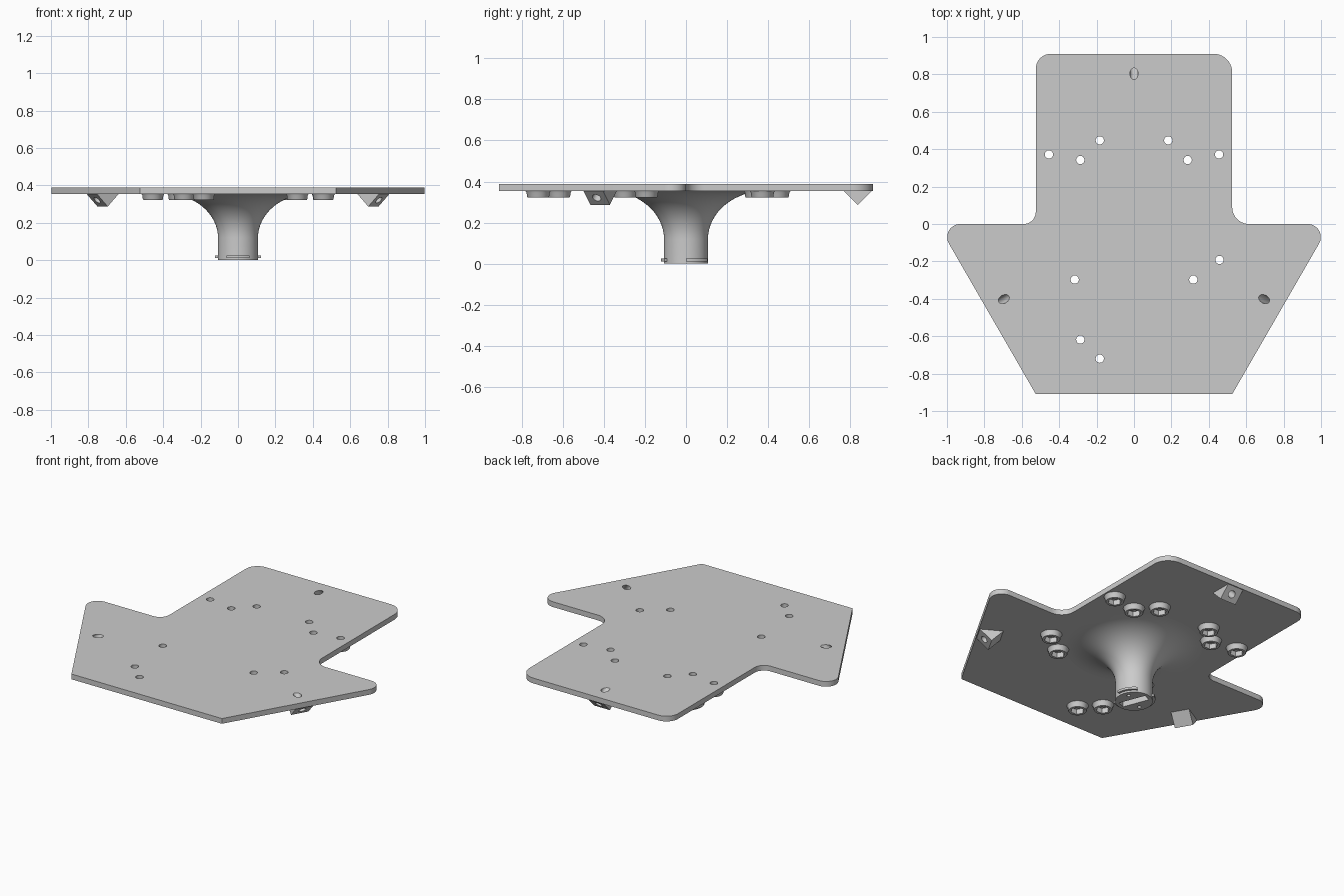
import bpy, bmesh
from math import sin, cos, pi, radians, tan, atan2
from mathutils import Vector, Matrix

if "Cube" in bpy.data.objects:
    bpy.data.objects.remove(bpy.data.objects["Cube"])

grey = bpy.data.materials.new("plain_grey")
grey.use_nodes = True
grey.diffuse_color = (0.6, 0.6, 0.6, 1)
grey.node_tree.nodes["Principled BSDF"].inputs["Base Color"].default_value = (0.6, 0.6, 0.6, 1)

TOP, UNDER = 0.388, 0.355
HOLE = 0.022


def finish(bm, name):
    bmesh.ops.recalc_face_normals(bm, faces=bm.faces)
    me = bpy.data.meshes.new(name)
    bm.to_mesh(me)
    bm.free()
    me.materials.append(grey)
    ob = bpy.data.objects.new(name, me)
    bpy.context.collection.objects.link(ob)
    return ob


def smooth(ob):
    ob.data.shade_smooth()
    ob.data.set_sharp_from_angle(angle=radians(30))


def cut(ob, cutter):
    """Subtract the cutter and keep the evaluated mesh."""
    mod = ob.modifiers.new("cut", 'BOOLEAN')
    mod.operation, mod.solver, mod.object = 'DIFFERENCE', 'EXACT', cutter
    dg = bpy.context.evaluated_depsgraph_get()
    me = bpy.data.meshes.new_from_object(ob.evaluated_get(dg))
    ob.modifiers.clear()
    ob.data = me


def rod(bm, centre, direction, radius, length):
    turn = Vector(direction).to_track_quat('Z', 'Y').to_matrix().to_4x4()
    bmesh.ops.create_cone(bm, cap_ends=True, segments=32, radius1=radius, radius2=radius,
                          depth=length, matrix=Matrix.Translation(centre) @ turn)


def prism(points, shift):
    bm = bmesh.new()
    face = bm.faces.new([bm.verts.new(p) for p in points])
    new = bmesh.ops.extrude_face_region(bm, geom=[face])["geom"]
    bmesh.ops.translate(bm, vec=shift, verts=[v for v in new if isinstance(v, bmesh.types.BMVert)])
    return bm


def rounded(corners, steps=10):
    """Outline with each (x, y, radius) corner filleted."""
    out = []
    for i, (x, y, r) in enumerate(corners):
        p = Vector((x, y))
        if not r:
            out.append(p)
            continue
        a = (Vector(corners[i - 1][:2]) - p).normalized()
        b = (Vector(corners[(i + 1) % len(corners)][:2]) - p).normalized()
        half = a.angle(b) / 2
        c = p + (a + b).normalized() * r / sin(half)
        start, end = p + a * r / tan(half) - c, p + b * r / tan(half) - c
        a0 = atan2(start.y, start.x)
        sweep = (atan2(end.y, end.x) - a0 + pi) % (2 * pi) - pi
        out += [c + r * Vector((cos(a0 + sweep * k / steps), sin(a0 + sweep * k / steps)))
                for k in range(steps + 1)]
    return out


def lathe(bm, rings, seg, centre=(0, 0), cap=False):
    """Bridge rings given as (radius function, z)."""
    loops = [[bm.verts.new((centre[0] + f(2 * pi * k / seg) * cos(2 * pi * k / seg),
                            centre[1] + f(2 * pi * k / seg) * sin(2 * pi * k / seg), z))
              for k in range(seg)] for f, z in rings]
    for lo, hi in zip(loops, loops[1:]):
        for k in range(seg):
            n = (k + 1) % seg
            bm.faces.new((lo[k], lo[n], hi[n], hi[k]))
    if cap:
        bm.faces.new(loops[0])
        bm.faces.new(loops[-1])


def circle(r):
    return lambda t: r


def hexagon(t):
    return 0.034 / cos(t % (pi / 3) - pi / 6)


# Plate
outline = rounded([(-0.525, -0.91, 0), (0.525, -0.91, 0), (1.05, 0, 0.07), (0.525, 0, 0.09),
                   (0.525, 0.91, 0.1), (-0.525, 0.91, 0.08), (-0.525, 0, 0.065), (-1.05, 0, 0.07)])
plate = finish(prism([(p.x, p.y, UNDER) for p in outline], (0, 0, TOP - UNDER)), "plate")

# Screw holes and slanted lug holes
screws = [(s * x, y) for s in (-1, 1) for x, y in
          ((0.455, 0.372), (0.287, 0.342), (0.183, 0.447), (0.317, -0.297))]
screws += [(0.457, -0.192), (-0.287, -0.618), (-0.183, -0.72)]
lug_angles = [radians(d) for d in (90, 210, 330)]
bm = bmesh.new()
for x, y in screws:
    rod(bm, (x, y, TOP), (0, 0, 1), HOLE, 0.2)
for a in lug_angles:
    rod(bm, (0.803 * cos(a), 0.803 * sin(a), TOP), (cos(a), sin(a), -1), HOLE, 0.4)
drill = finish(bm, "drill_cutter")
cut(plate, drill)
smooth(plate)

# Screw bosses with hexagonal nut pockets
for i, at in enumerate(screws):
    bm = bmesh.new()
    lathe(bm, [(circle(0.062), UNDER), (circle(0.056), 0.346), (circle(0.054), 0.328),
               (circle(0.051), 0.323), (hexagon, 0.323), (hexagon, UNDER)], 36, at)
    smooth(finish(bm, f"screw_boss_{i + 1}"))

# Wedge lugs
for i, a in enumerate(lug_angles):
    out, side = Vector((cos(a), sin(a), 0)), Vector((-sin(a), cos(a), 0))
    tri = [out * r - side * 0.055 + Vector((0, 0, z))
           for r, z in ((0.768, UNDER), (0.836, 0.287), (0.904, UNDER))]
    lug = finish(prism(tri, side * 0.11), f"wedge_lug_{i + 1}")
    cut(lug, drill)
    smooth(lug)

# Flared pedestal
bm = bmesh.new()
rings = [(circle(0.107), 0.0)]
for k in range(17):
    t = k / 16 * pi / 2
    rings.append((circle(0.39 - 0.283 * cos(t)), 0.12 + (UNDER - 0.12) * sin(t)))
lathe(bm, rings, 64, cap=True)
pedestal = finish(bm, "pedestal")

# Key slot and pin holes in the pedestal foot
bm = bmesh.new()
bmesh.ops.create_cube(bm, size=1, matrix=Matrix.Rotation(radians(111), 4, 'Z')
                      @ Matrix.Diagonal((0.17, 0.05, 0.08, 1)))
for s in (-1, 1):
    rod(bm, (s * 0.065, s * 0.03, 0), (0, 0, 1), 0.011, 0.06)
foot = finish(bm, "foot_cutter")
cut(pedestal, foot)
smooth(pedestal)

# Locking tabs round the foot
for i, mid in enumerate((30, 150, 270)):
    arc = [radians(mid - 30 + 5 * k) for k in range(13)]
    pts = [(0.122 * cos(t), 0.122 * sin(t), 0.012) for t in arc]
    pts += [(0.1 * cos(t), 0.1 * sin(t), 0.012) for t in reversed(arc)]
    smooth(finish(prism(pts, (0, 0, 0.014)), f"locking_tab_{i + 1}"))

for helper in (drill, foot):
    bpy.data.objects.remove(helper)
